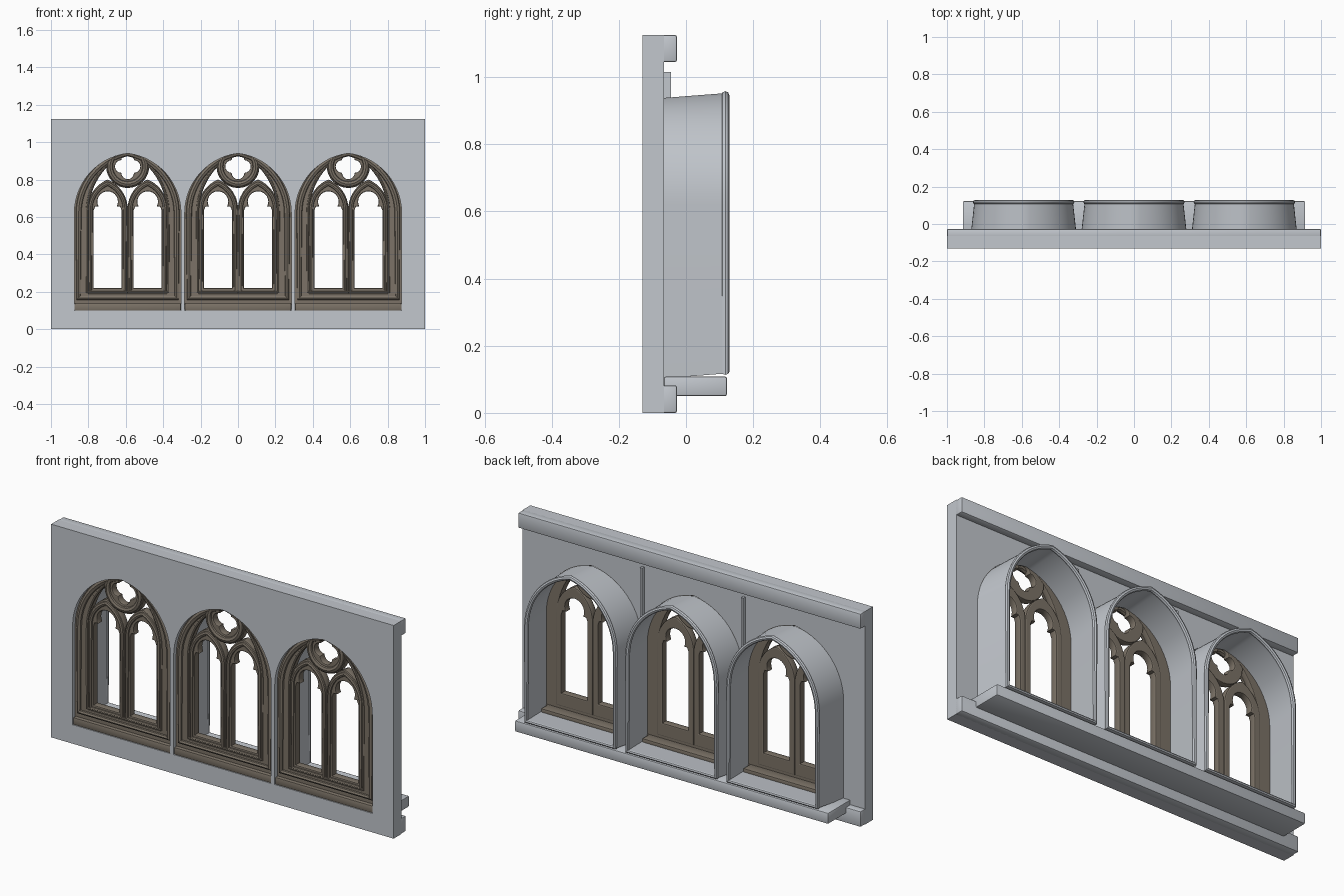
import bpy, bmesh
from math import sin, cos, pi, atan2, radians

cube = bpy.data.objects.get("Cube")
if cube:
    bpy.data.objects.remove(cube)


def material(name, rgb):
    m = bpy.data.materials.new(name)
    m.use_nodes = True
    m.diffuse_color = (*rgb, 1)
    node = next(n for n in m.node_tree.nodes if n.type == "BSDF_PRINCIPLED")
    node.inputs["Base Color"].default_value = (*rgb, 1)
    return m


STONE = material("pale_grey_stone", (0.54, 0.57, 0.61))
WOOD = material("brown_tracery", (0.20, 0.17, 0.135))
SPACING, SPRING = 0.59, 0.62


# ---------- outlines in x, z ----------
def arc(cx, cz, r, a0, a1, n):
    steps = [a0 + (a1 - a0) * i / n for i in range(n + 1)]
    return [(cx + r * cos(a), cz + r * sin(a)) for a in steps]


def arch(half, bottom, apex, spring=SPRING, cx=0, n=14):
    """Closed two-centred pointed arch."""
    h = apex - spring
    c = (h * h - half * half) / (2 * half)
    right = arc(-c, spring, half + c, 0, atan2(h, c), n)
    left = [(-x, z) for x, z in reversed(right[:-1])]
    pts = [(-half, bottom), (half, bottom)] + right + left
    return [(x + cx, z) for x, z in pts]


def trefoil_light(cx):
    """Tall light with a cusped head."""
    head = arc(0, 0.682, 0.055, radians(-28), radians(208), 16)
    pts = [(-0.075, 0.22), (0.075, 0.22), (0.075, 0.635), (0.067, 0.655)]
    pts += head + [(-0.067, 0.655), (-0.075, 0.635)]
    return [(x + cx, z) for x, z in pts]


def quatrefoil(cz, d):
    pts = []
    for k in range(4):
        a = k * pi / 2
        pts += arc(d * cos(a), cz + d * sin(a), d, a - pi / 2, a + pi / 2, 8)[:-1]
    return pts


# ---------- builders ----------
def add_object(name, mesh, mat, x=0):
    mesh.materials.clear()
    mesh.materials.append(mat)
    mesh.shade_smooth()
    mesh.set_sharp_from_angle(angle=radians(35))
    ob = bpy.data.objects.new(name, mesh)
    ob.location.x = x
    bpy.context.collection.objects.link(ob)
    return ob


def curve_mesh(outlines, y, extrude=0, bevel=0, fill=True):
    """Standing plate (filled) or round moulding (unfilled) from outlines."""
    cu = bpy.data.curves.new("outline", "CURVE")
    cu.dimensions = "2D" if fill else "3D"
    cu.fill_mode = "BOTH" if fill else "FULL"
    cu.extrude = extrude - bevel if fill else 0
    cu.bevel_depth = bevel
    cu.bevel_resolution = 1 if fill else 2
    if fill:
        cu.offset = -bevel
    for pts in outlines:
        s = cu.splines.new("POLY")
        s.points.add(len(pts) - 1)
        for p, (x, z) in zip(s.points, pts):
            p.co = (x, z, 0, 1)
        s.use_cyclic_u = True
    tmp = bpy.data.objects.new("outline", cu)
    bpy.context.collection.objects.link(tmp)
    dg = bpy.context.evaluated_depsgraph_get()
    mesh = bpy.data.meshes.new_from_object(tmp.evaluated_get(dg))
    bpy.data.objects.remove(tmp)
    for v in mesh.vertices:
        v.co = (v.co.x, y - v.co.z, v.co.y)
    mesh.update()
    return mesh


def box_mesh(x, y, z, bevel=0.006):
    bm = bmesh.new()
    bmesh.ops.create_cube(bm, size=1)
    for v in bm.verts:
        v.co = [lo + (hi - lo) * (c + 0.5) for c, (lo, hi) in zip(v.co, (x, y, z))]
    if bevel:
        bmesh.ops.bevel(bm, geom=bm.edges[:], offset=bevel, segments=2,
                        profile=0.5, affect="EDGES")
    mesh = bpy.data.meshes.new("box")
    bm.to_mesh(mesh)
    bm.free()
    return mesh


def sleeve_mesh(stations):
    """Hollow tunnel lofted through (y, outer outline, inner outline)."""
    bm = bmesh.new()
    loops = [[bm.verts.new((x, y, z)) for x, z in o] for y, o, _ in stations]
    loops += [[bm.verts.new((x, y, z)) for x, z in i] for y, _, i in reversed(stations)]
    for a, b in zip(loops, loops[1:] + loops[:1]):
        for i in range(len(a)):
            j = (i + 1) % len(a)
            bm.faces.new((a[i], a[j], b[j], b[i]))
    bmesh.ops.recalc_face_normals(bm, faces=bm.faces[:])
    mesh = bpy.data.meshes.new("sleeve")
    bm.to_mesh(mesh)
    bm.free()
    return mesh


# ---------- wall with three arched openings ----------
panel = [(-1, 0), (1, 0), (1, 1.125), (-1, 1.125)]
holes = [arch(0.285, 0.10, 0.94, cx=k * SPACING) for k in (-1, 0, 1)]
add_object("wall_panel", curve_mesh([panel] + holes, -0.0975, 0.0325), STONE)

# ---------- rails, ledge and battens on the back ----------
add_object("top_rail", box_mesh((-1, 1), (-0.075, -0.027), (1.045, 1.125)), STONE)
add_object("bottom_rail", box_mesh((-1, 1), (-0.075, -0.027), (0, 0.082)), STONE)
add_object("back_ledge", box_mesh((-0.915, 0.915), (-0.066, 0.122), (0.05, 0.108)), STONE)
for side, x in (("right", -SPACING / 2), ("left", SPACING / 2)):
    add_object(side + "_batten", box_mesh((x - 0.006, x + 0.006), (-0.07, -0.045),
                                          (0.08, 1.015), 0), STONE)

# ---------- parts of one window ----------
parts = {}

# deep hood behind the opening, with a rolled rim
hood = [(y, arch(w, b, a), arch(w - 0.012, b + 0.012, a - 0.012))
        for y, w, b, a in ((-0.066, 0.284, 0.103, 0.938), (0.115, 0.264, 0.117, 0.952))]
parts["hood"] = (sleeve_mesh(hood), STONE)
parts["hood_rim"] = (curve_mesh([arch(0.259, 0.122, 0.946)], 0.117, bevel=0.012,
                                fill=False), STONE)

# sill
parts["sill"] = (box_mesh((-0.285, 0.285), (-0.128, -0.064), (0.099, 0.138)), WOOD)
parts["inner_sill"] = (box_mesh((-0.264, 0.264), (-0.07, -0.01), (0.108, 0.138)), WOOD)

# outer frame, its edges buried in the wall
frame = [arch(0.292, 0.13, 0.99), arch(0.21, 0.19, 0.96)]
parts["frame"] = (curve_mesh(frame, -0.088, 0.02, 0.004), WOOD)
parts["frame_roll"] = (curve_mesh([arch(0.262, 0.168, 0.942)], -0.103, bevel=0.017,
                                  fill=False), WOOD)
parts["frame_bead"] = (curve_mesh([arch(0.217, 0.198, 0.955)], -0.105, bevel=0.008,
                                  fill=False), WOOD)

# twin lancets with cusped lights
for side, cx in (("right", -0.107), ("left", 0.107)):
    plate = [arch(0.1075, 0.15, 0.80, 0.64, cx), trefoil_light(cx)]
    parts[side + "_lancet"] = (curve_mesh(plate, -0.083, 0.02, 0.006), WOOD)
    parts[side + "_lancet_roll"] = (
        curve_mesh([arch(0.092, 0.203, 0.778, 0.64, cx)], -0.1, bevel=0.012,
                   fill=False), WOOD)

# roundel with a four-lobed opening
disc = arc(0, 0.87, 0.115, 0, 2 * pi, 32)[:-1]
parts["roundel"] = (curve_mesh([disc, quatrefoil(0.87, 0.034)], -0.09, 0.02, 0.005), WOOD)
parts["roundel_roll"] = (curve_mesh([arc(0, 0.87, 0.094, 0, 2 * pi, 32)[:-1]], -0.105,
                                    bevel=0.017, fill=False), WOOD)

# ---------- three windows ----------
for where, k in (("right", -1), ("middle", 0), ("left", 1)):
    for part, (mesh, mat) in parts.items():
        add_object(f"{where}_window_{part}", mesh, mat, k * SPACING)
